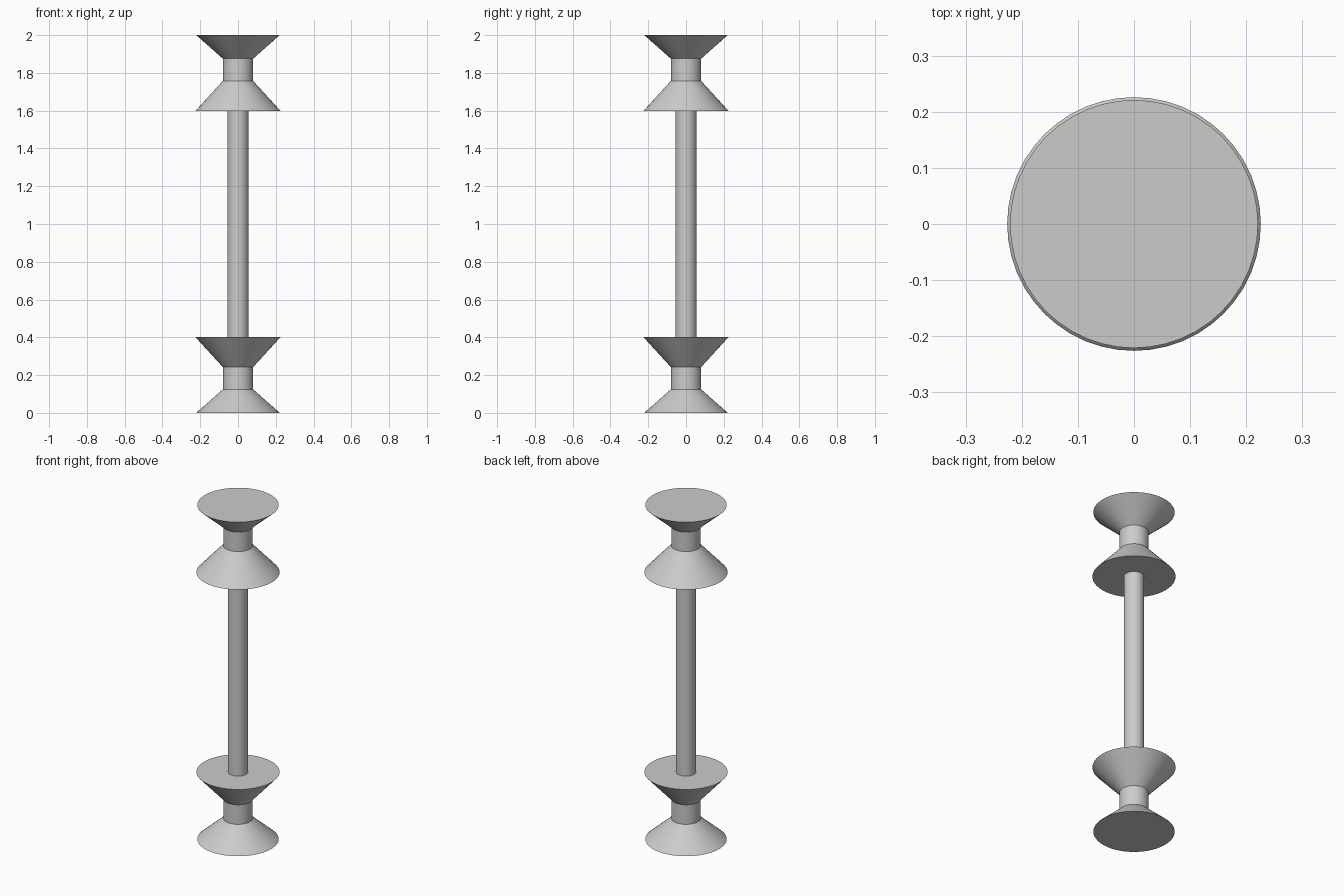
import bpy, bmesh, math

if "Cube" in bpy.data.objects:
    bpy.data.objects.remove(bpy.data.objects["Cube"])

SIDES = 48


def lathe(name, profile):
    """Closed solid of revolution from (radius, z) pairs, capped at both ends."""
    bm = bmesh.new()
    rings = []
    for r, z in profile:
        rings.append([bm.verts.new((r * math.cos(2 * math.pi * i / SIDES),
                                    r * math.sin(2 * math.pi * i / SIDES), z))
                      for i in range(SIDES)])
    for a, b in zip(rings, rings[1:]):
        for i in range(SIDES):
            j = (i + 1) % SIDES
            bm.faces.new((a[i], a[j], b[j], b[i]))
    bm.faces.new(rings[0])
    bm.faces.new(rings[-1])
    bmesh.ops.recalc_face_normals(bm, faces=bm.faces)
    mesh = bpy.data.meshes.new(name)
    bm.to_mesh(mesh)
    bm.free()
    obj = bpy.data.objects.new(name, mesh)
    bpy.context.collection.objects.link(obj)
    bpy.ops.object.select_all(action='DESELECT')
    obj.select_set(True)
    bpy.context.view_layer.objects.active = obj
    bpy.ops.object.shade_smooth_by_angle(angle=math.radians(25))
    return obj


# Flared spool: outer cone, neck, inner cone
spool = [(0.221, 0.0), (0.08, 0.125), (0.08, 0.242), (0.226, 0.402)]
lathe("lower_spool", spool)
lathe("upper_spool", [(r, 2 - z) for r, z in reversed(spool)])

# Central rod between the spools
lathe("rod", [(0.055, 0.402), (0.055, 1.598)])
